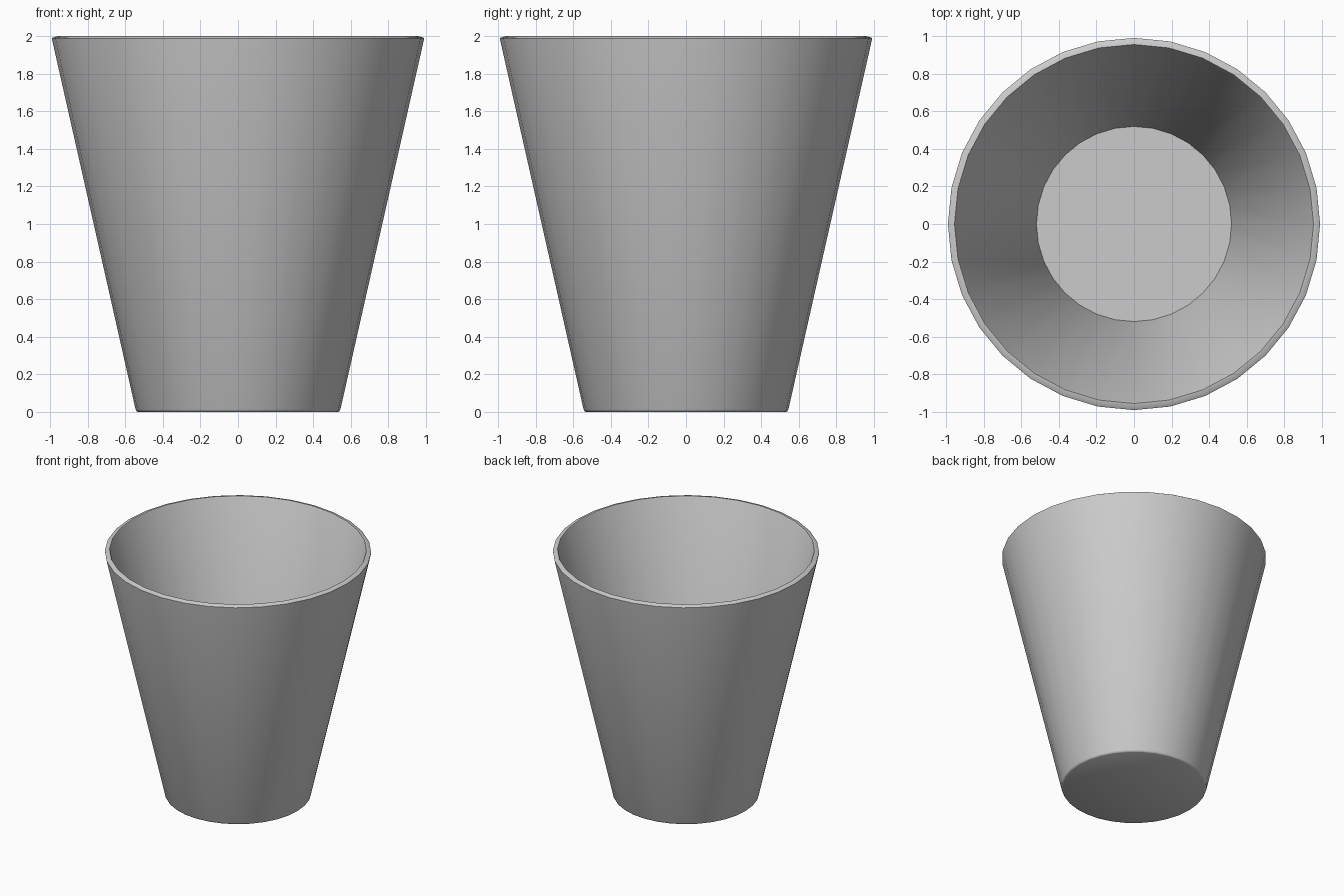
import bpy, bmesh, math

if "Cube" in bpy.data.objects:
    bpy.data.objects.remove(bpy.data.objects["Cube"])

SIDES = 32

# Closed wall profile (radius, height): underside, outer wall, rim, inner wall, floor
profile = [
    (0, 0), (0.532, 0), (0.540, 0.004), (0.545, 0.014),
    (0.989, 1.980), (0.990, 1.988), (0.984, 1.992),
    (0.962, 1.999), (0.955, 2.0), (0.950, 1.992),
    (0.519, 0.045), (0, 0.045),
]

# Cup: profile spun round the z axis
bm = bmesh.new()
verts = [bm.verts.new((r, 0, z)) for r, z in profile]
edges = [bm.edges.new(pair) for pair in zip(verts, verts[1:])]
bmesh.ops.spin(bm, geom=verts + edges, cent=(0, 0, 0), axis=(0, 0, 1),
               angle=math.tau, steps=SIDES, use_merge=True)
bmesh.ops.remove_doubles(bm, verts=bm.verts, dist=0.0005)
bmesh.ops.recalc_face_normals(bm, faces=bm.faces)

mesh = bpy.data.meshes.new("cup")
bm.to_mesh(mesh)
bm.free()
cup = bpy.data.objects.new("cup", mesh)
bpy.context.collection.objects.link(cup)

# Smooth walls, crisp rim and base edges
bpy.context.view_layer.objects.active = cup
cup.select_set(True)
bpy.ops.object.shade_smooth_by_angle(angle=math.radians(40))
